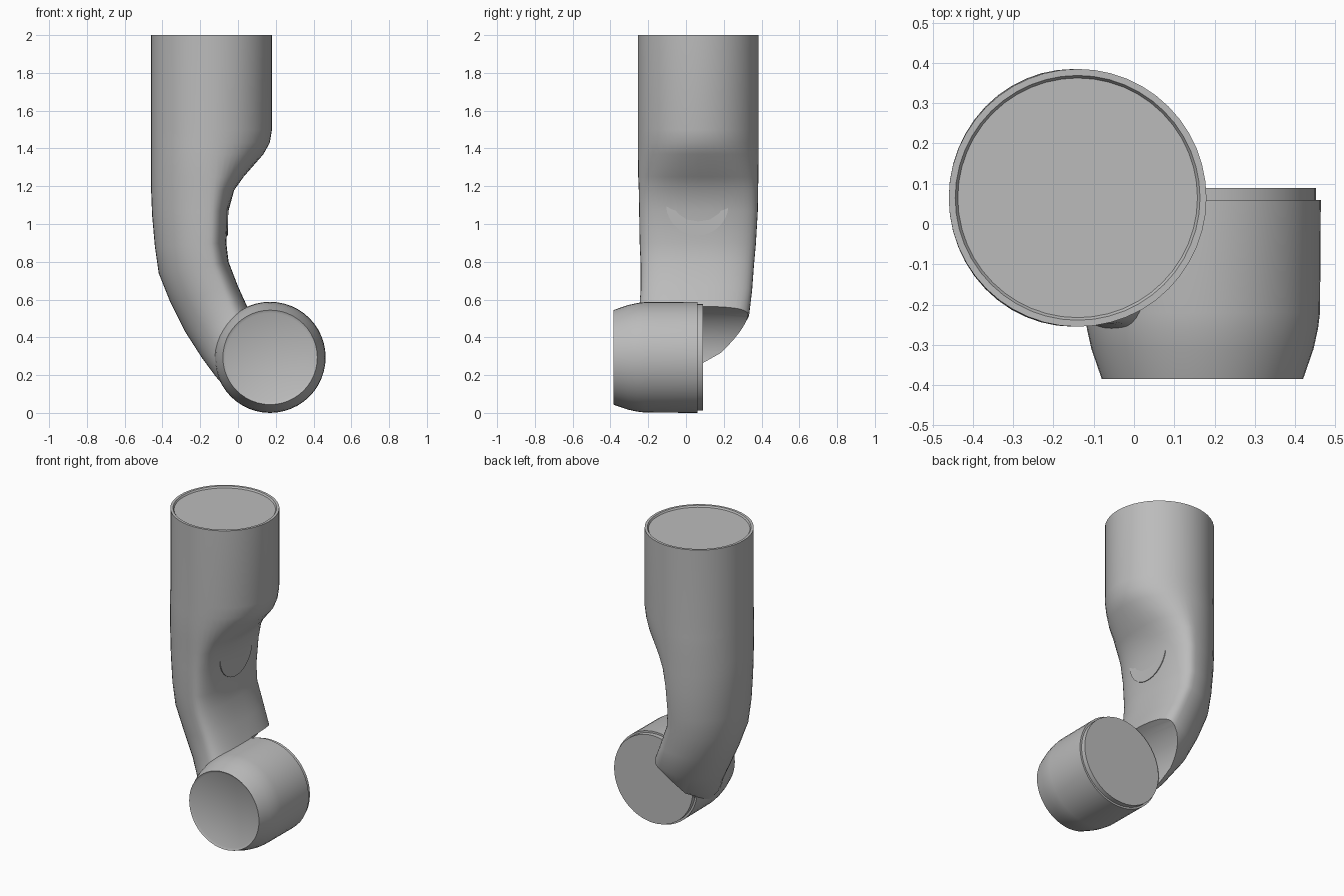
import bpy, bmesh, math
from mathutils import Vector, Matrix

cube = bpy.data.objects.get("Cube")
if cube:
    bpy.data.objects.remove(cube, do_unlink=True)

grey = bpy.data.materials.new("plain_grey")
grey.use_nodes = True
grey.diffuse_color = (0.5, 0.5, 0.5, 1)
grey.node_tree.nodes["Principled BSDF"].inputs["Base Color"].default_value = (0.5, 0.5, 0.5, 1)

SIDES = 48
JOINT_X, JOINT_Z = 0.17, 0.294


def loft(name, rings):
    """Skin a stack of equal rings and cap both ends."""
    bm = bmesh.new()
    rows = [[bm.verts.new(p) for p in ring] for ring in rings]
    for a, b in zip(rows, rows[1:]):
        for i in range(len(a)):
            j = (i + 1) % len(a)
            bm.faces.new((a[i], a[j], b[j], b[i]))
    bm.faces.new(rows[0])
    bm.faces.new(rows[-1])
    bmesh.ops.recalc_face_normals(bm, faces=bm.faces)
    mesh = bpy.data.meshes.new(name)
    bm.to_mesh(mesh)
    bm.free()
    obj = bpy.data.objects.new(name, mesh)
    bpy.context.collection.objects.link(obj)
    mesh.materials.append(grey)
    return obj


def smooth(obj, degrees=35):
    bpy.ops.object.select_all(action="DESELECT")
    obj.select_set(True)
    bpy.context.view_layer.objects.active = obj
    bpy.ops.object.shade_smooth_by_angle(angle=math.radians(degrees))


def turned(name, profile):
    """Round part about the joint axis; profile holds (y, radius)."""
    angles = [math.tau * i / SIDES for i in range(SIDES)]
    return loft(name, [[(JOINT_X + r * math.cos(a), y, JOINT_Z + r * math.sin(a))
                        for a in angles] for y, r in profile])


def section(outer, inner, y_min, y_max, split, power):
    """D-shaped ring: round outer half, flattened inner half."""
    outer, inner = Vector((outer[0], 0, outer[1])), Vector((inner[0], 0, inner[1]))
    mid, half = (y_min + y_max) / 2, (y_max - y_min) / 2
    ring = []
    for i in range(SIDES):
        a = math.tau * i / SIDES
        c, s = math.cos(a), math.sin(a)
        if c > 0:
            t = split + (1 - split) * c ** power
            w = math.copysign(abs(s) ** power, s)
        else:
            t, w = split + split * c, s
        p = outer.lerp(inner, t)
        p.y = mid + half * w
        ring.append(p)
    return ring


# Arm: upright tube, scooped inner side, bending down to the joint
stations = [
    ((-0.46, 1.99), (0.18, 1.99), -0.255, 0.385, 0.5, 1),
    ((-0.46, 1.50), (0.18, 1.50), -0.255, 0.385, 0.5, 1),
    ((-0.46, 1.43), (0.168, 1.43), -0.255, 0.385, 0.5, 1),
    ((-0.46, 1.37), (0.135, 1.37), -0.255, 0.385, 0.52, 0.95),
    ((-0.46, 1.25), (0.03, 1.25), -0.253, 0.383, 0.63, 0.85),
    ((-0.46, 1.18), (-0.02, 1.18), -0.25, 0.382, 0.7, 0.8),
    ((-0.455, 1.05), (-0.05, 1.07), -0.248, 0.38, 0.74, 0.8),
    ((-0.44, 0.88), (-0.062, 0.90), -0.245, 0.37, 0.74, 0.8),
    ((-0.42, 0.74), (-0.05, 0.80), -0.24, 0.36, 0.74, 0.8),
    ((-0.36, 0.59), (0.00, 0.67), -0.24, 0.35, 0.74, 0.8),
    ((-0.28, 0.43), (0.05, 0.56), -0.25, 0.335, 0.72, 0.8),
    ((-0.19, 0.29), (0.12, 0.43), -0.29, 0.26, 0.65, 0.8),
    ((-0.12, 0.195), (0.15, 0.35), -0.335, 0.12, 0.6, 0.8),
    ((-0.06, 0.125), (0.17, 0.295), -0.34, 0.05, 0.6, 0.8),
]
rings = [section(*s) for s in stations]
# Raised rim around a shallow top recess
centre = Vector((-0.14, 0.065, 1.99))


def top_ring(scale, z):
    return [centre + (p - centre) * scale + Vector((0, 0, z - 1.99)) for p in section(*stations[0])]


arm = loft("arm", [top_ring(0.93, 1.99), top_ring(0.95, 2.0), top_ring(1, 2.0)] + rings)

# Round clearance behind the joint, cut out of the arm
cutter = turned("clearance_cutter", [(0.075, 0.297), (0.6, 0.297)])
cut = arm.modifiers.new("clearance", "BOOLEAN")
cut.operation = "DIFFERENCE"
cut.solver = "EXACT"
cut.object = cutter
bpy.context.view_layer.objects.active = arm
bpy.ops.object.modifier_apply(modifier=cut.name)
bpy.data.objects.remove(cutter, do_unlink=True)
smooth(arm)

# Joint drum with eased front edge and shallow front recess
smooth(turned("joint_drum", [(-0.377, 0.235), (-0.385, 0.25), (-0.31, 0.276), (-0.26, 0.287),
                             (-0.22, 0.292), (0.06, 0.294)]), 30)

# Mounting disc on the back of the drum
smooth(turned("joint_disc", [(0.05, 0.282), (0.09, 0.282)]))

# Round cover set flush in the scooped side
cover = loft("side_cover", [[(x, 0.06 + 0.165 * math.cos(math.tau * i / SIDES),
                              1.105 + 0.165 * math.sin(math.tau * i / SIDES))
                             for i in range(SIDES)] for x in (-0.2, -0.054)])
smooth(cover)
